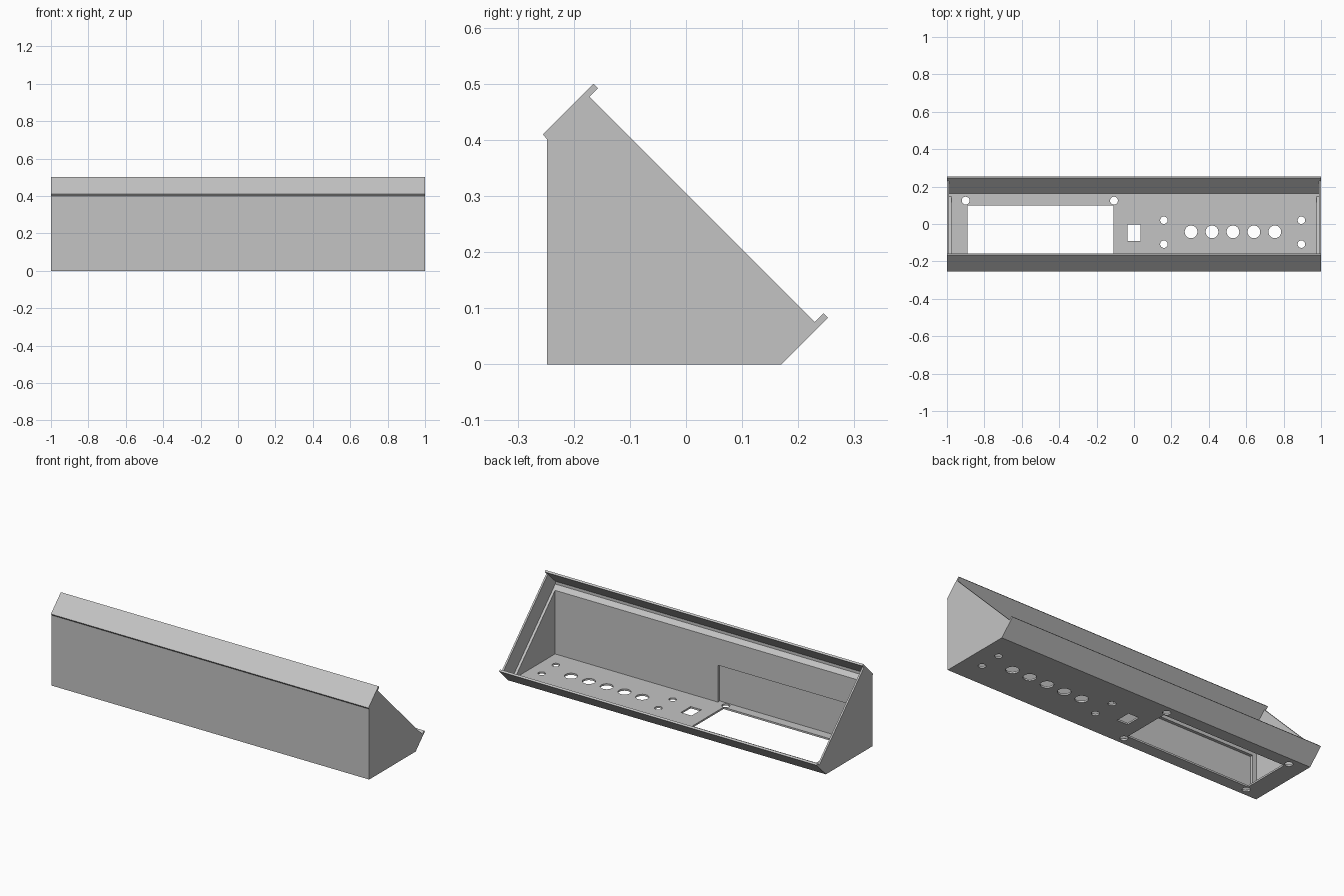
import bpy, bmesh
from mathutils import Matrix

if "Cube" in bpy.data.objects:
    bpy.data.objects.remove(bpy.data.objects["Cube"], do_unlink=True)

grey = bpy.data.materials.new("plain grey")
grey.use_nodes = True
colour = (0.55, 0.55, 0.55, 1)
grey.diffuse_color = colour
grey.node_tree.nodes["Principled BSDF"].inputs["Base Color"].default_value = colour


def finish(name, bm):
    bmesh.ops.recalc_face_normals(bm, faces=bm.faces)
    mesh = bpy.data.meshes.new(name)
    bm.to_mesh(mesh)
    bm.free()
    mesh.materials.append(grey)
    ob = bpy.data.objects.new(name, mesh)
    bpy.context.collection.objects.link(ob)
    return ob


def prism(name, profile, x0, x1):
    """Extrude a (y, z) profile along x."""
    bm = bmesh.new()
    face = bm.faces.new([bm.verts.new((x0, y, z)) for y, z in profile])
    new = bmesh.ops.extrude_face_region(bm, geom=[face])["geom"]
    verts = [v for v in new if isinstance(v, bmesh.types.BMVert)]
    bmesh.ops.translate(bm, verts=verts, vec=(x1 - x0, 0, 0))
    return finish(name, bm)


def box(bm, x0, x1, y0, y1, z0, z1):
    centre = Matrix.Translation(((x0 + x1) / 2, (y0 + y1) / 2, (z0 + z1) / 2))
    size = Matrix.Diagonal((x1 - x0, y1 - y0, z1 - z0, 1))
    bmesh.ops.create_cube(bm, size=1, matrix=centre @ size)


def hole(bm, x, y, r):
    bmesh.ops.create_cone(bm, cap_ends=True, segments=32, radius1=r, radius2=r,
                          depth=0.1, matrix=Matrix.Translation((x, y, 0)))


def cut(target, bm):
    cutter = finish("cutter", bm)
    cutter.hide_render = True
    mod = target.modifiers.new("cut", "BOOLEAN")
    mod.operation = "DIFFERENCE"
    mod.solver = "EXACT"
    mod.object = cutter
    bpy.context.view_layer.objects.active = target
    bpy.ops.object.modifier_apply(modifier=mod.name)
    bpy.data.objects.remove(cutter, do_unlink=True)


T = 0.01            # shell thickness
FRONT = -0.248      # outer front face
INNER = FRONT + T
SEAT = 0.157        # y + z of the sloping inner seat

# Floor with display window, switch slot, knob holes and screw holes
floor = prism("floor", [(FRONT, 0), (0.154, 0), (0.164, T), (FRONT, T)], -1 + T, 1 - T)
tools = bmesh.new()
box(tools, -0.89, -0.11, -0.18, 0.10, -0.1, 0.1)
box(tools, -0.034, 0.034, -0.09, -0.002, -0.1, 0.1)
for i in range(5):
    hole(tools, 0.305 + i * 0.112, -0.042, 0.034)
for x in (0.16, 0.895):
    for y in (0.02, -0.108):
        hole(tools, x, y, 0.02)
for x in (-0.9, -0.107):
    for y in (0.125, -0.205):
        hole(tools, x, y, 0.021)
# Corner screw holes may overlap the window, so merge the cutters first
cut(floor, tools)

# Front wall
prism("front_wall", [(FRONT, T), (INNER, T), (INNER, 0.411), (FRONT, 0.401)], -1 + T, 1 - T)

# Thick lower liner of the front wall, with a shallow pocket behind the window
liner = prism("front_liner", [(INNER, T), (-0.215, T), (-0.215, SEAT + 0.215),
                              (INNER, SEAT - INNER)], -1 + T, 1 - T)
pocket = bmesh.new()
box(pocket, -0.95, -0.05, -0.232, -0.1, -0.1, 0.22)
cut(liner, pocket)

# Side walls and their inner seats
for side, name in ((1, "left"), (-1, "right")):
    prism(name + "_wall", [(FRONT, 0), (0.154, 0), (0.2295, 0.0755),
                           (-0.172, 0.477), (FRONT, 0.401)], side * (1 - T), side)
    prism(name + "_seat", [(INNER, T), (SEAT - T, T), (INNER, SEAT - INNER)],
          side * 0.975, side * (1 - T))

# Slanted flanges that hold the cover panel
prism("top_flange", [(-0.255, 0.41), (-0.165, 0.5), (-0.157, 0.492), (FRONT, 0.401)], -1, 1)
prism("back_flange", [(0.154, 0), (0.17, 0), (0.253, 0.083), (0.245, 0.091)], -1, 1)
